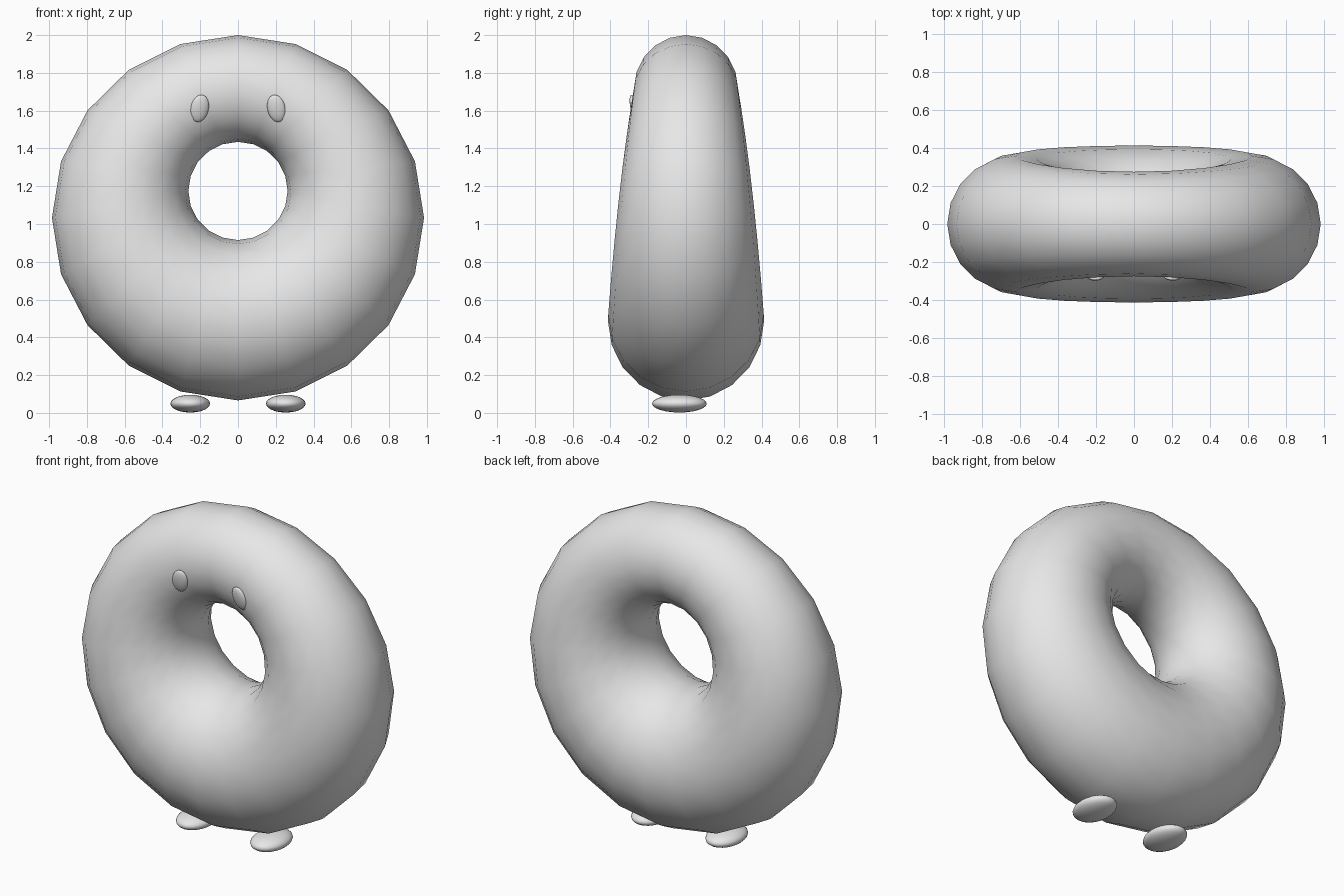
import bpy
import bmesh
from math import sin, cos, pi, radians
from mathutils import Vector, Quaternion

cube = bpy.data.objects.get("Cube")
if cube:
    bpy.data.objects.remove(cube, do_unlink=True)

# One plain material for every part
grey = bpy.data.materials.new("light grey")
grey.use_nodes = True
grey.diffuse_color = (0.8, 0.8, 0.8, 1)
grey.node_tree.nodes["Principled BSDF"].inputs["Base Color"].default_value = (0.8, 0.8, 0.8, 1)


def add_object(name, bm):
    """Turn a bmesh into a smooth shaded object."""
    bmesh.ops.recalc_face_normals(bm, faces=bm.faces)
    for face in bm.faces:
        face.smooth = True
    mesh = bpy.data.meshes.new(name)
    bm.to_mesh(mesh)
    bm.free()
    mesh.materials.append(grey)
    obj = bpy.data.objects.new(name, mesh)
    bpy.context.collection.objects.link(obj)
    return obj


def ellipsoid(name, centre, radii, rotation=Quaternion()):
    bm = bmesh.new()
    bmesh.ops.create_uvsphere(bm, u_segments=24, v_segments=12, radius=1)
    bmesh.ops.scale(bm, vec=radii, verts=bm.verts)
    obj = add_object(name, bm)
    obj.rotation_mode = 'QUATERNION'
    obj.rotation_quaternion = rotation
    obj.location = centre
    return obj


# Ring body: the tube spans from the hole to the outer rim and thickens downwards
SEGMENTS, SIDES = 20, 20
bm = bmesh.new()
rings = []
for i in range(SEGMENTS):
    t = 2 * pi * i / SEGMENTS
    outer = Vector((0.985 * cos(t), 0, 1.033 + 0.967 * sin(t)))
    inner = Vector((0.263 * cos(t), 0, 1.175 + 0.26 * sin(t)))
    middle, spoke = (outer + inner) / 2, (outer - inner) / 2
    depth = Vector((0, spoke.length * 0.975, 0))
    rings.append([bm.verts.new(middle + spoke * cos(a) + depth * sin(a))
                  for a in (2 * pi * j / SIDES for j in range(SIDES))])
for i in range(SEGMENTS):
    ring, following = rings[i], rings[(i + 1) % SEGMENTS]
    for j in range(SIDES):
        k = (j + 1) % SIDES
        bm.faces.new((ring[j], ring[k], following[k], following[j]))
add_object("ring_body", bm)

# Feet and eyes, one of each per side
for side, s in (("left", 1), ("right", -1)):
    ellipsoid(side + "_foot", (s * 0.253, -0.035, 0.049), (0.105, 0.145, 0.047))
    # Flat eye lying on the tube surface, its top leaning inwards
    outward = Vector((-s * 0.1, -0.97, -0.23))
    lean = Quaternion((0, 1, 0), radians(-s * 10))
    ellipsoid(side + "_eye", (s * 0.203, -0.273, 1.612), (0.048, 0.02, 0.075),
              outward.to_track_quat('-Y', 'Z') @ lean)
